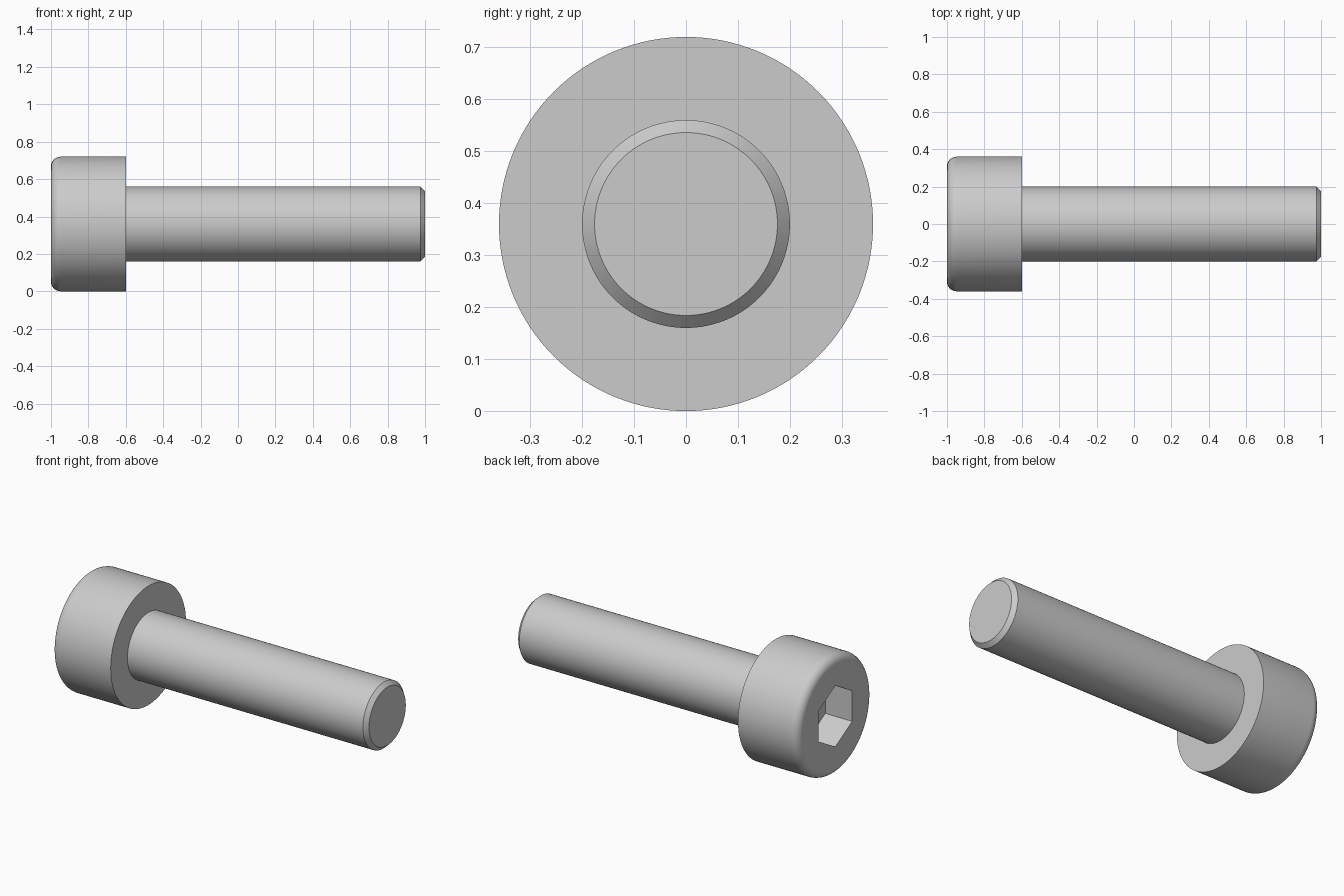
import bpy, bmesh
from math import sin, cos, pi, radians

if "Cube" in bpy.data.objects:
    bpy.data.objects.remove(bpy.data.objects["Cube"])

AXIS_Z = 0.36


def turned(name, profile, sides):
    """Closed solid turned about the x direction; profile is (x, radius)."""
    bm = bmesh.new()
    rings = []
    for x, r in profile:
        rings.append([bm.verts.new((x, r * sin(2 * pi * i / sides),
                                    AXIS_Z + r * cos(2 * pi * i / sides)))
                      for i in range(sides)])
    for a, b in zip(rings, rings[1:]):
        for i in range(sides):
            j = (i + 1) % sides
            bm.faces.new((a[i], a[j], b[j], b[i]))
    bm.faces.new(rings[0])
    bm.faces.new(rings[-1])
    bmesh.ops.recalc_face_normals(bm, faces=bm.faces[:])
    mesh = bpy.data.meshes.new(name)
    bm.to_mesh(mesh)
    bm.free()
    obj = bpy.data.objects.new(name, mesh)
    bpy.context.collection.objects.link(obj)
    return obj


# Screw body: rounded head, plain shank, chamfered tip
R, F = 0.36, 0.052
profile = [(-1 + F - F * cos(t * pi / 16), R - F + F * sin(t * pi / 16))
           for t in range(9)]
profile += [(-0.6, R), (-0.6, 0.2), (0.976, 0.2), (1.0, 0.176)]
screw = turned("cap_screw", profile, 128)

# Hexagonal drive socket cut into the head
cutter = turned("socket_cutter", [(-1.1, 0.185), (-0.82, 0.185)], 6)
cutter.hide_render = True
cut = screw.modifiers.new("hex_socket", 'BOOLEAN')
cut.operation = 'DIFFERENCE'
cut.solver = 'EXACT'
cut.object = cutter

bpy.context.view_layer.objects.active = screw
screw.select_set(True)
bpy.ops.object.modifier_apply(modifier=cut.name)
bpy.data.objects.remove(cutter)

# Smooth round surfaces, crisp machined edges
bpy.ops.object.shade_smooth_by_angle(angle=radians(30))
